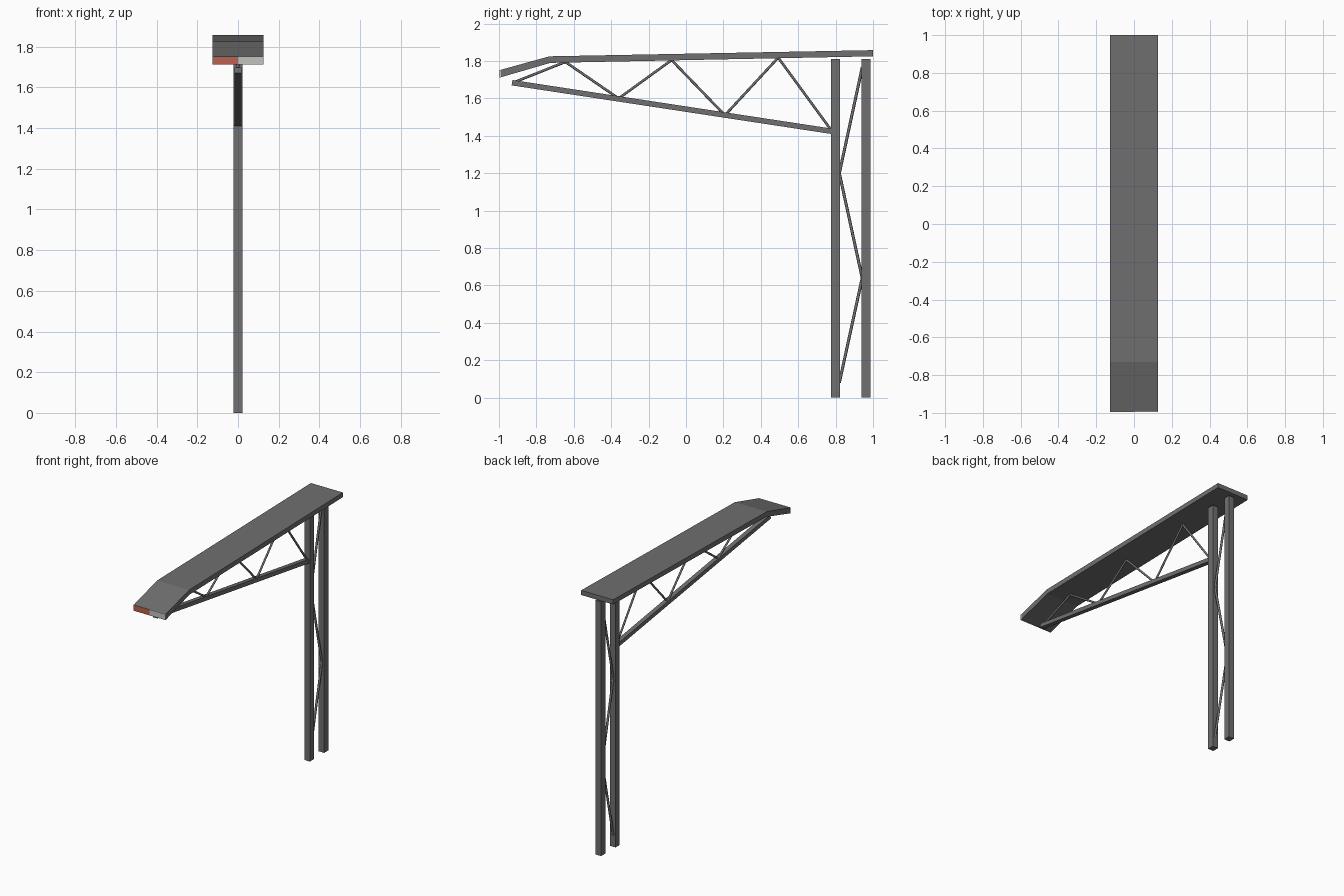
import bpy
import bmesh
from mathutils import Vector

cube = bpy.data.objects.get("Cube")
if cube:
    bpy.data.objects.remove(cube, do_unlink=True)


def material(name, rgb):
    mat = bpy.data.materials.new(name)
    mat.use_nodes = True
    color = (*rgb, 1)
    mat.diffuse_color = color
    bsdf = next(n for n in mat.node_tree.nodes if n.type == "BSDF_PRINCIPLED")
    bsdf.inputs["Base Color"].default_value = color
    return mat


steel = material("steel grey", (0.16, 0.16, 0.16))
red = material("marker red", (0.50, 0.12, 0.08))
white = material("marker white", (0.55, 0.54, 0.52))


def finish(name, bm, mat):
    bmesh.ops.recalc_face_normals(bm, faces=bm.faces)
    mesh = bpy.data.meshes.new(name)
    bm.to_mesh(mesh)
    bm.free()
    mesh.materials.append(mat)
    obj = bpy.data.objects.new(name, mesh)
    bpy.context.collection.objects.link(obj)
    return obj


def extrusion(name, profile, x0, x1, mat):
    """Side profile of (y, z) points extruded along x."""
    bm = bmesh.new()
    face = bm.faces.new([bm.verts.new((x0, y, z)) for y, z in profile])
    new = bmesh.ops.extrude_face_region(bm, geom=[face])["geom"]
    verts = [v for v in new if isinstance(v, bmesh.types.BMVert)]
    bmesh.ops.translate(bm, verts=verts, vec=(x1 - x0, 0, 0))
    return finish(name, bm, mat)


def beam(name, a, b, width, depth):
    """Square-cut beam between two (y, z) points."""
    a, b = Vector(a), Vector(b)
    along = (b - a).normalized()
    side = Vector((-along.y, along.x)) * depth / 2
    return extrusion(name, [a + side, b + side, b - side, a - side],
                     -width / 2, width / 2, steel)


def rods(name, points, radius):
    """Zigzag of round bars through (y, z) points."""
    bm = bmesh.new()
    for p, q in zip(points, points[1:]):
        a, b = Vector((0, *p)), Vector((0, *q))
        turn = (b - a).to_track_quat("Z", "Y").to_matrix().to_4x4()
        turn.translation = (a + b) / 2
        bmesh.ops.create_cone(bm, cap_ends=True, segments=10, radius1=radius,
                              radius2=radius, depth=(b - a).length, matrix=turn)
    obj = finish(name, bm, steel)
    for poly in obj.data.polygons:
        poly.use_smooth = len(poly.vertices) == 4


# Bent roof slab with a two-colour marker on its front edge
half = 0.126
extrusion("roof", [(-0.99, 1.713), (-0.725, 1.79), (1, 1.825), (1, 1.858),
                   (-0.73, 1.825), (-0.99, 1.753)], -half, half, steel)
marker = [(-0.996, 1.712), (-0.99, 1.712), (-0.99, 1.753), (-0.996, 1.753)]
extrusion("marker_right", marker, -half, 0, red)
extrusion("marker_left", marker, 0, half, white)

# Twin posts with lacing between them
for name, y in (("front_post", 0.80), ("back_post", 0.962)):
    beam(name, (y, 0), (y, 1.81), 0.043, 0.047)
rods("post_lacing", [(0.82, 0.08), (0.942, 0.64), (0.82, 1.20), (0.942, 1.765)], 0.008)

# Sloping lower chord and web bars under the roof
beam("lower_chord", (-0.93, 1.684), (0.78, 1.424), 0.032, 0.029)
rods("web_bars", [(-0.915, 1.688), (-0.645, 1.795), (-0.36, 1.60), (-0.077, 1.805),
                  (0.208, 1.51), (0.493, 1.818), (0.778, 1.428)], 0.007)
